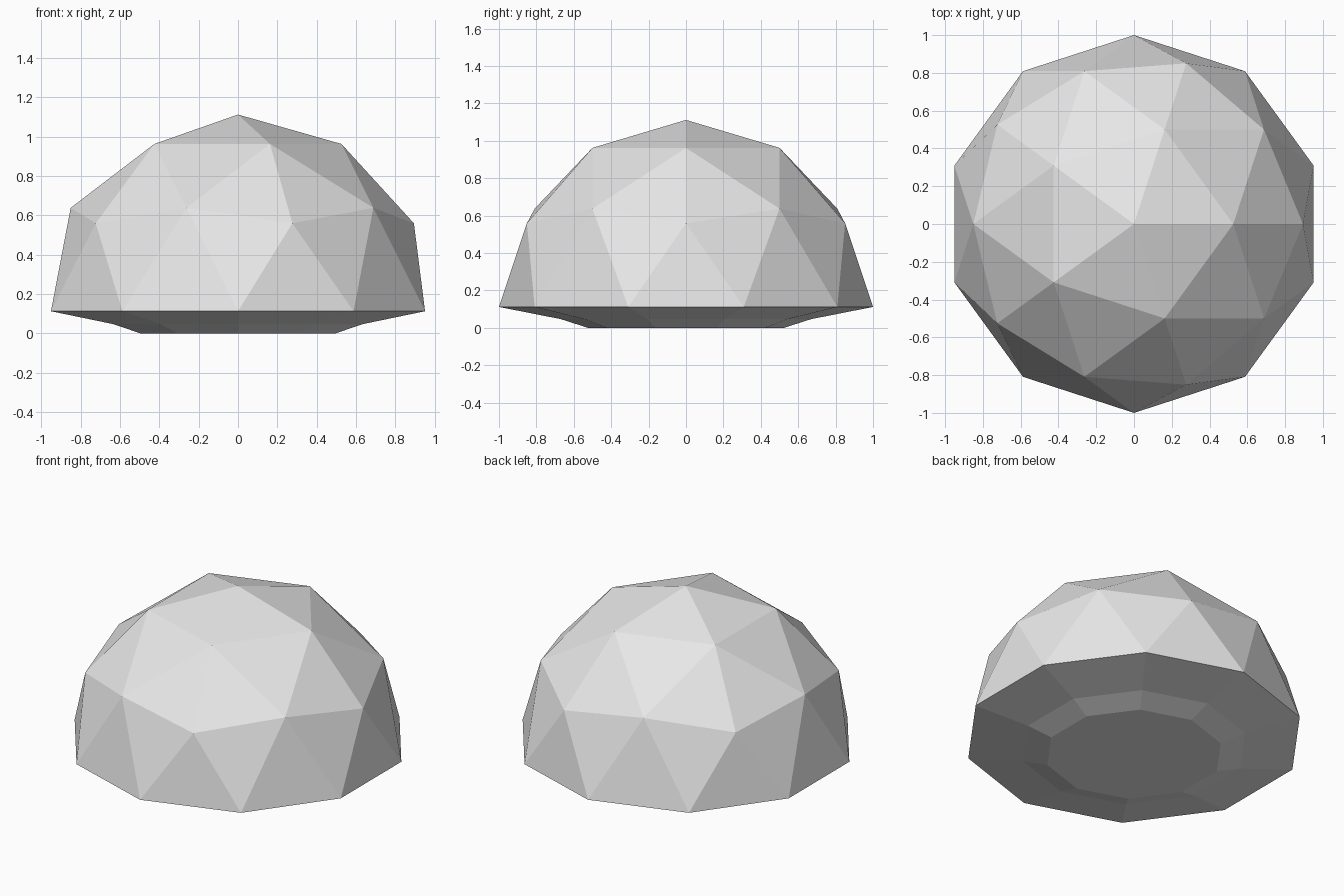
import bpy, bmesh
from mathutils import Vector

cube = bpy.data.objects.get("Cube")
if cube:
    bpy.data.objects.remove(cube, do_unlink=True)

RIM_Z = 0.112                                # height of the widest edge
UNDERSIDE = [(0.67, 0.047), (0.523, 0.0)]    # ring radius, height

grey = bpy.data.materials.new("light_grey")
grey.use_nodes = True
colour = (0.8, 0.8, 0.8, 1)
grey.diffuse_color = colour
bsdf = next(n for n in grey.node_tree.nodes if n.type == 'BSDF_PRINCIPLED')
bsdf.inputs["Base Color"].default_value = colour

# Faceted dome: upper half of an icosphere
bm = bmesh.new()
bmesh.ops.create_icosphere(bm, subdivisions=2, radius=1)
bmesh.ops.delete(bm, geom=[v for v in bm.verts if v.co.z < -0.05], context='VERTS')
bmesh.ops.translate(bm, verts=bm.verts, vec=Vector((0, 0, RIM_Z)))

# Shallow stepped underside, extruded inwards from the rim
ring = [e for e in bm.edges if e.is_boundary]
for radius, height in UNDERSIDE:
    geom = bmesh.ops.extrude_edge_only(bm, edges=ring)["geom"]
    for v in (g for g in geom if isinstance(g, bmesh.types.BMVert)):
        v.co = Vector((v.co.x, v.co.y, 0)).normalized() * radius
        v.co.z = height
    ring = [e for e in bm.edges if e.is_boundary]

# Flat base
bmesh.ops.contextual_create(bm, geom=ring)
bmesh.ops.recalc_face_normals(bm, faces=bm.faces)

mesh = bpy.data.meshes.new("dome_rock")
bm.to_mesh(mesh)
bm.free()
mesh.materials.append(grey)
bpy.context.collection.objects.link(bpy.data.objects.new("dome_rock", mesh))
